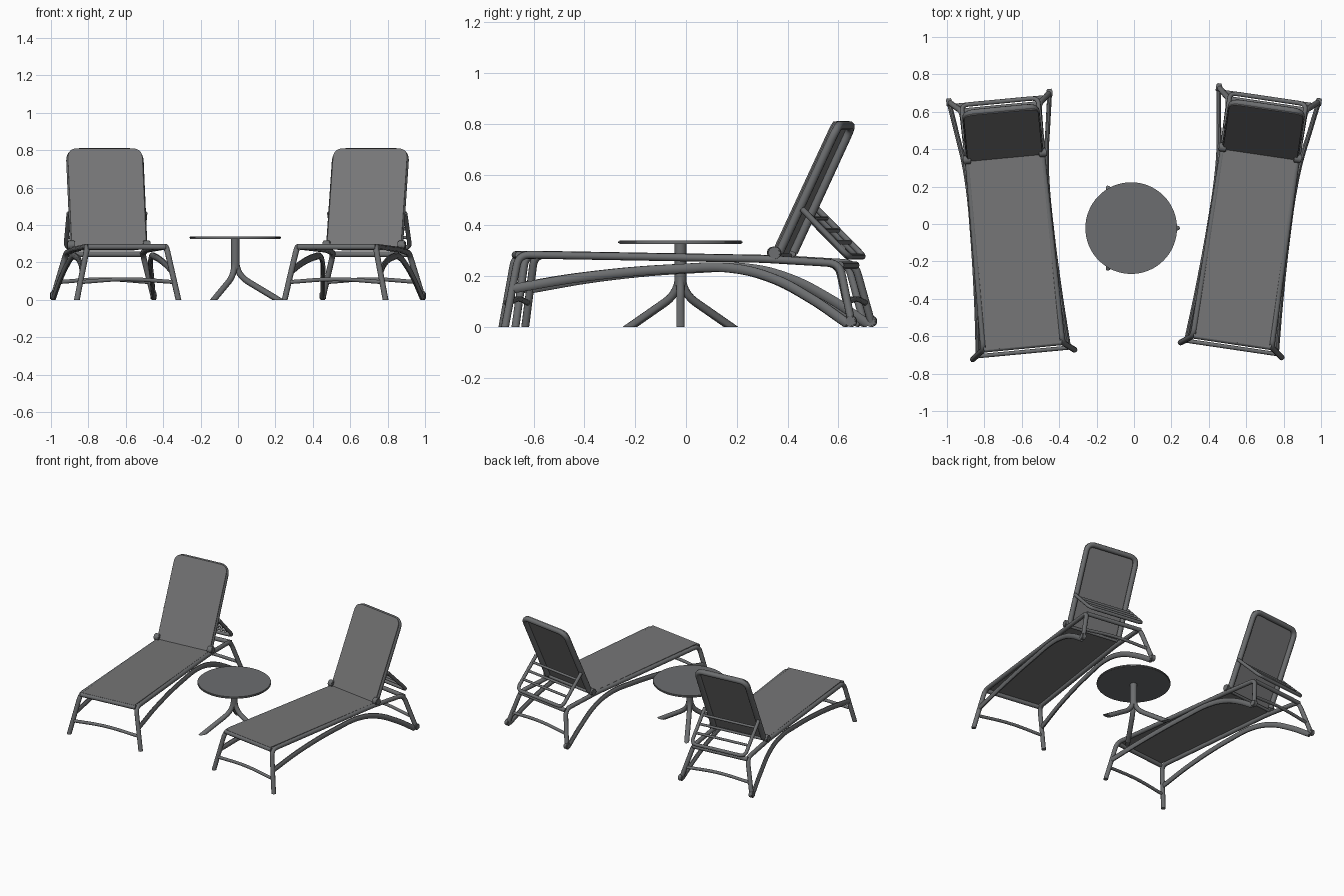
import bpy, bmesh, math
from mathutils import Vector, Matrix

cube = bpy.data.objects.get("Cube")
if cube:
    bpy.data.objects.remove(cube, do_unlink=True)


def material(name, rgb):
    m = bpy.data.materials.new(name)
    m.use_nodes = True
    m.diffuse_color = (*rgb, 1)
    m.node_tree.nodes["Principled BSDF"].inputs["Base Color"].default_value = (*rgb, 1)
    return m


FRAME = material("frame grey", (0.15, 0.155, 0.16))
SLING = material("sling grey", (0.18, 0.18, 0.183))


def finish(bm, name, mat):
    """Turn a bmesh into a smooth mesh with sharp edges kept."""
    bmesh.ops.recalc_face_normals(bm, faces=bm.faces)
    mesh = bpy.data.meshes.new(name)
    bm.to_mesh(mesh)
    bm.free()
    for p in mesh.polygons:
        p.use_smooth = True
    mesh.set_sharp_from_angle(angle=math.radians(40))
    mesh.materials.append(mat)
    return mesh


def rounded(points, radius, steps=6):
    """Round the inner corners of a path."""
    pts = [Vector(p) for p in points]
    out = [pts[0]]
    for a, b, c in zip(pts, pts[1:], pts[2:]):
        r = min(radius, (a - b).length * 0.45, (c - b).length * 0.45)
        p, q = b + (a - b).normalized() * r, b + (c - b).normalized() * r
        for i in range(steps + 1):
            t = i / steps
            out.append(p * (1 - t) ** 2 + b * 2 * t * (1 - t) + q * t * t)
    return out + [pts[-1]]


def tube(name, points, r, smooth=False, flat=1.0):
    """Round bar along a path, cut off at the floor; flat squeezes it sideways."""
    curve = bpy.data.curves.new(name, "CURVE")
    curve.dimensions = "3D"
    curve.bevel_depth, curve.bevel_resolution = r, 3
    curve.use_fill_caps = True
    spl = curve.splines.new("BEZIER" if smooth else "POLY")
    store = spl.bezier_points if smooth else spl.points
    store.add(len(points) - 1)
    for bp, (x, y, z) in zip(store, points):
        if smooth:
            bp.co = (x / flat, y, z)
            bp.handle_left_type = bp.handle_right_type = "AUTO"
        else:
            bp.co = (x / flat, y, z, 1)
    ob = bpy.data.objects.new(name, curve)
    bpy.context.scene.collection.objects.link(ob)
    bpy.context.view_layer.update()
    tmp = bpy.data.meshes.new_from_object(
        ob.evaluated_get(bpy.context.evaluated_depsgraph_get()))
    bpy.data.objects.remove(ob, do_unlink=True)
    bm = bmesh.new()
    bm.from_mesh(tmp)
    bpy.data.meshes.remove(tmp)
    bmesh.ops.remove_doubles(bm, verts=bm.verts, dist=1e-5)
    bmesh.ops.scale(bm, vec=(flat, 1, 1), verts=bm.verts)
    cut = bmesh.ops.bisect_plane(bm, geom=bm.verts[:] + bm.edges[:] + bm.faces[:],
                                 plane_co=(0, 0, 0), plane_no=(0, 0, 1), clear_inner=True)
    edges = [e for e in cut["geom_cut"] if isinstance(e, bmesh.types.BMEdge) and e.is_boundary]
    if edges:
        bmesh.ops.holes_fill(bm, edges=edges)
    return finish(bm, name, FRAME)


def disc(name, centre, r, depth, axis="Z", segments=24, bevel=0.004):
    """Short cylinder with softened rims."""
    bm = bmesh.new()
    bmesh.ops.create_cone(bm, cap_ends=True, segments=segments, radius1=r, radius2=r, depth=depth)
    rims = [e for e in bm.edges if abs(e.verts[0].co.z - e.verts[1].co.z) < 1e-6]
    bmesh.ops.bevel(bm, geom=rims, offset=bevel, segments=2, affect="EDGES")
    if axis == "X":
        bmesh.ops.rotate(bm, matrix=Matrix.Rotation(math.pi / 2, 3, "Y"), verts=bm.verts)
    bmesh.ops.translate(bm, vec=centre, verts=bm.verts)
    return finish(bm, name, FRAME)


def panel(name, outline, thick):
    """Thin fabric sheet from an outline of 3D points."""
    bm = bmesh.new()
    face = bm.faces.new([bm.verts.new(p) for p in outline])
    face.normal_update()
    n = face.normal.copy()
    side = bmesh.ops.extrude_face_region(bm, geom=[face])["geom"]
    verts = [v for v in side if isinstance(v, bmesh.types.BMVert)]
    bmesh.ops.translate(bm, vec=n * thick, verts=verts)
    return finish(bm, name, SLING)


# Backrest line: base, top and forward direction
BASE, TOP = Vector((0, 0.39, 0.295)), Vector((0, 0.622, 0.793))
UP = (TOP - BASE).normalized()
FWD = Vector((0, -UP.z, UP.y))


def lounger_parts():
    parts = []
    for s, side in ((1, "left"), (-1, "right")):
        # Foot leg, side rail and rear leg in one bent tube
        parts.append(tube(side + "_rail_and_legs", rounded(
            [(s * .277, -.694, -.02), (s * .212, -.645, .285), (s * .2, .33, .268),
             (s * .205, .632, .25), (s * .268, .688, .02)], .045), .0155))
        # Long arched brace
        parts.append(tube(side + "_arched_brace", [
            (s * .243, -.668, .15), (s * .225, -.38, .197), (s * .212, 0, .23),
            (s * .212, .2, .232), (s * .222, .36, .195), (s * .245, .52, .115),
            (s * .268, .675, .012)], .019, smooth=True, flat=.65))
        # Rear roller foot and backrest hinge
        parts.append(disc(side + "_rear_roller", (s * .27, .688, .022), .022, .03, "X"))
        parts.append(disc(side + "_hinge", (s * .203, .375, .292), .024, .04, "X"))

    # Cross bars
    parts.append(tube("foot_top_bar", [(-.21, -.645, .283), (.21, -.645, .283)], .0155))
    parts.append(tube("head_top_bar", [(-.21, .635, .243), (.21, .635, .243)], .015))
    parts.append(tube("hinge_bar", [(-.2, .375, .28), (.2, .375, .28)], .01))
    for name, v, u in (("foot_low_bar", -.677, .252), ("head_low_bar", .668, .246)):
        parts.append(tube(name, [(-u, v, .095), (0, v, .11), (u, v, .095)], .011, smooth=True))

    # Backrest frame
    w = .19
    side_vec = Vector((w, 0, 0))
    parts.append(tube("backrest_frame", rounded(
        [BASE - side_vec, TOP - side_vec, TOP + side_vec, BASE + side_vec], .055), .018))

    # Adjustable prop with rungs
    a, b, px = Vector((0, .482, .465)), Vector((0, .668, .277)), Vector((.205, 0, 0))
    parts.append(tube("prop_frame", rounded([a - px, b - px, b + px, a + px], .04), .012))
    for i, t in enumerate((.2, .45, .7)):
        c = a.lerp(b, t)
        parts.append(tube("prop_rung_%d" % (i + 1), [c - px, c + px], .009))

    # Sling fabric of seat and back
    parts.append(panel("seat_sling", [(-.2, -.648, .293), (.2, -.648, .293),
                                      (.195, .375, .276), (-.195, .375, .276)], .006))
    f = FWD * .013
    sx = Vector((.2, 0, 0))
    lo, hi = BASE - UP * .02 + f, TOP + UP * .01 + f
    parts.append(panel("backrest_sling", rounded([lo + sx, hi + sx, hi - sx, lo - sx], .055), .006))
    return parts


# Two loungers share the same meshes, turned slightly away from each other
PARTS = lounger_parts()
for label, x, y, turn in (("left", .62, .01, -8.4), ("right", -.655, -.01, 5.4)):
    place = Matrix.Translation((x, y, 0)) @ Matrix.Rotation(math.radians(turn), 4, "Z")
    for mesh in PARTS:
        ob = bpy.data.objects.new(label + "_lounger_" + mesh.name, mesh)
        bpy.context.scene.collection.objects.link(ob)
        ob.matrix_world = place

# Side table: round top, column and three splayed legs
table = [disc("table_top", (0, 0, .333), .245, .014, segments=64),
         disc("table_column", (0, 0, .245), .023, .17)]
for i in range(3):
    d = Matrix.Rotation(i * math.tau / 3, 3, "Z")
    path = rounded([(.006, 0, .3), (.006, 0, .135), (.255, 0, -.015)], .075)
    table.append(tube("table_leg_%d" % (i + 1), [d @ p for p in path], .0165))
for mesh in table:
    ob = bpy.data.objects.new(mesh.name, mesh)
    bpy.context.scene.collection.objects.link(ob)
    ob.location = (-.015, -.022, 0)
